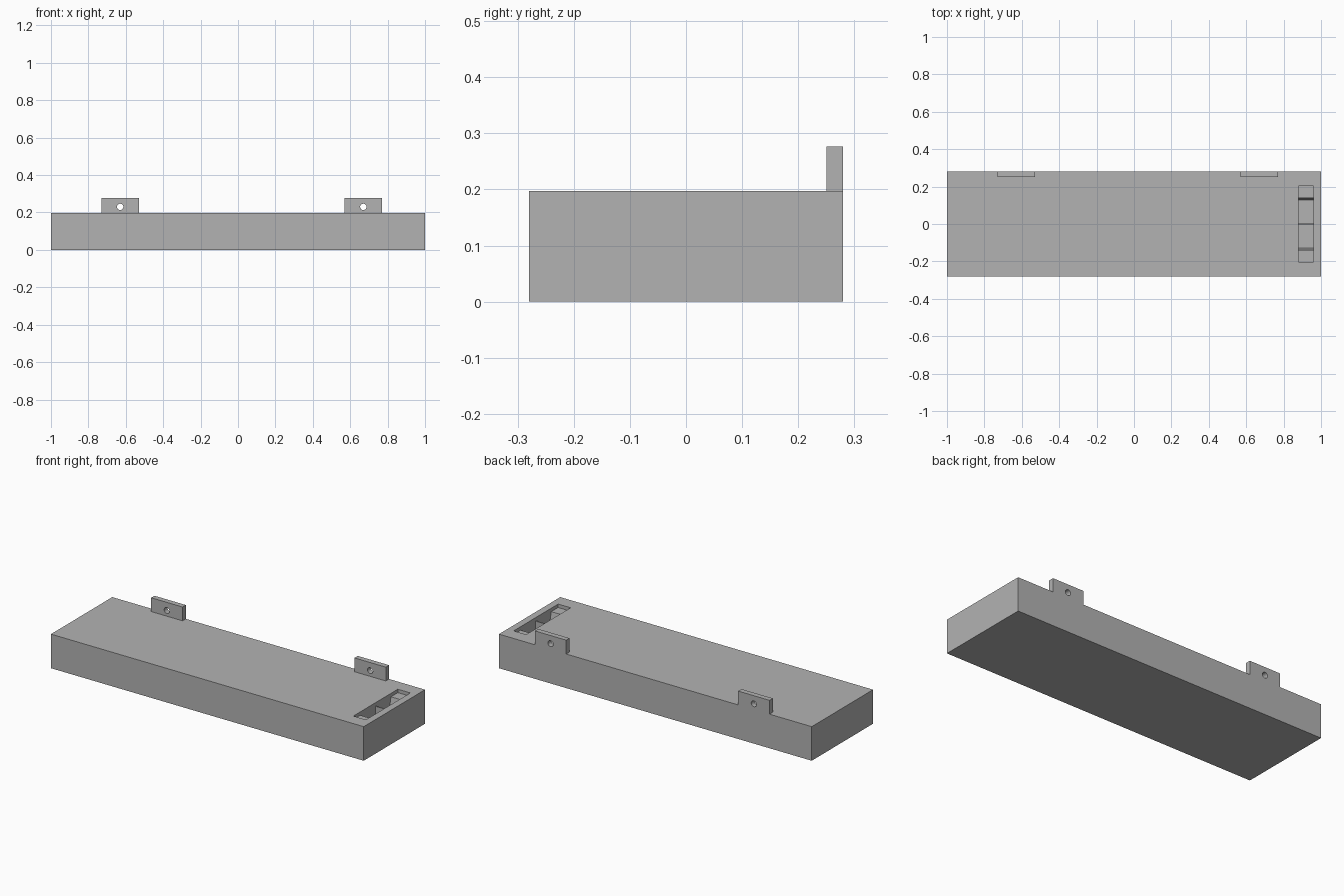
import bpy, bmesh
from mathutils import Matrix, Vector

cube = bpy.data.objects.get("Cube")
if cube:
    bpy.data.objects.remove(cube, do_unlink=True)

grey = bpy.data.materials.new("plain grey")
grey.use_nodes = True
grey.diffuse_color = (0.45, 0.45, 0.45, 1)
grey.node_tree.nodes["Principled BSDF"].inputs["Base Color"].default_value = grey.diffuse_color


def add_object(name, bm):
    bmesh.ops.recalc_face_normals(bm, faces=bm.faces)
    mesh = bpy.data.meshes.new(name)
    bm.to_mesh(mesh)
    bm.free()
    mesh.materials.append(grey)
    obj = bpy.data.objects.new(name, mesh)
    bpy.context.collection.objects.link(obj)
    return obj


def box(name, low, high):
    low, high = Vector(low), Vector(high)
    bm = bmesh.new()
    place = Matrix.Translation((low + high) / 2) @ Matrix.Diagonal((*(high - low), 1))
    bmesh.ops.create_cube(bm, size=1, matrix=place)
    return add_object(name, bm)


def cut(target, cutter):
    mod = target.modifiers.new("cut", 'BOOLEAN')
    mod.operation = 'DIFFERENCE'
    mod.solver = 'EXACT'
    mod.object = cutter
    cutter.hide_render = True
    cutter.hide_set(True)


BACK, TOP = 0.28, 0.197

# Main slab
body = box("body", (-1, -BACK, 0), (1, BACK, TOP))

# Slot near the left end: shallow end ledges, two wells and a thin divider
half = [(0.203, 0.25), (0.203, TOP - 0.02), (0.14, TOP - 0.02),
        (0.127, TOP - 0.08), (0.003, TOP - 0.08), (0.003, TOP - 0.02)]
profile = half + [(-y, z) for y, z in reversed(half)]
bm = bmesh.new()
face = bm.faces.new([bm.verts.new((0.88, y, z)) for y, z in profile])
ext = bmesh.ops.extrude_face_region(bm, geom=[face])
moved = [v for v in ext["geom"] if isinstance(v, bmesh.types.BMVert)]
bmesh.ops.translate(bm, verts=moved, vec=(0.08, 0, 0))
cut(body, add_object("slot_cutter", bm))

# Mounting tabs with a screw hole each
for side, x in (("right", -0.63), ("left", 0.67)):
    tab = box(side + "_tab", (x - 0.1, 0.25, TOP), (x + 0.1, BACK, 0.277))
    bm = bmesh.new()
    bmesh.ops.create_cone(bm, cap_ends=True, segments=32, radius1=0.017, radius2=0.017,
                          depth=0.2, matrix=Matrix.Translation((x, 0.265, 0.23))
                          @ Matrix.Rotation(1.5708, 4, 'X'))
    cut(tab, add_object(side + "_hole_cutter", bm))
